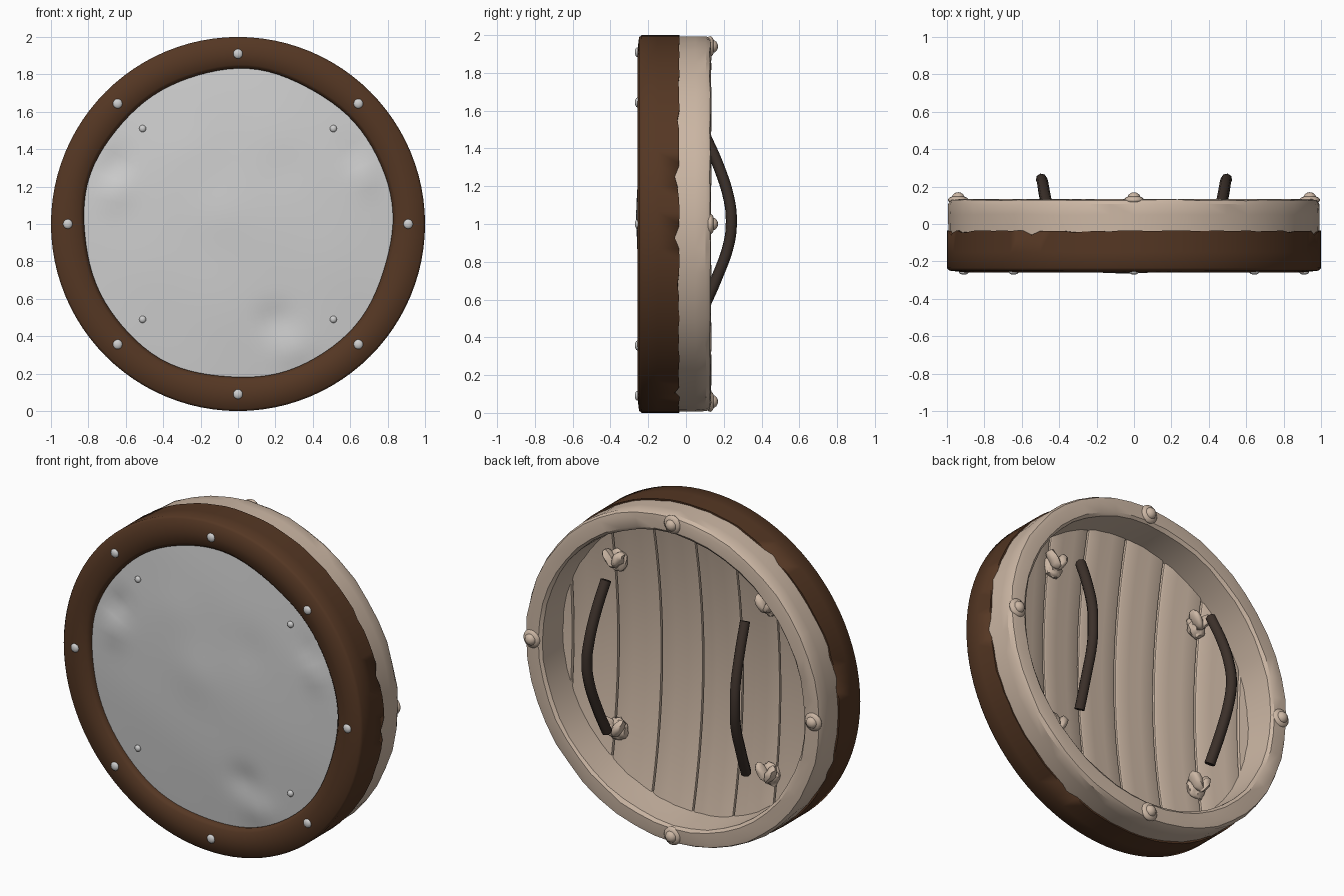
import bpy, bmesh, math, random
from mathutils import Vector, Matrix

random.seed(4)
cube = bpy.data.objects.get("Cube")
if cube:
    bpy.data.objects.remove(cube)


def material(name, rgb):
    m = bpy.data.materials.new(name)
    m.use_nodes = True
    m.diffuse_color = (*rgb, 1)
    m.node_tree.nodes["Principled BSDF"].inputs["Base Color"].default_value = (*rgb, 1)
    return m


LEATHER = material("brown leather", (0.09, 0.038, 0.017))
WOOD = material("pale wood", (0.6, 0.47, 0.37))
STEEL = material("grey steel", (0.62, 0.62, 0.62))
STRAP = material("dark strap", (0.045, 0.03, 0.023))


def finish(name, bm, mat, angle=40):
    mesh = bpy.data.meshes.new(name)
    bm.to_mesh(mesh)
    bm.free()
    mesh.materials.append(mat)
    ob = bpy.data.objects.new(name, mesh)
    bpy.context.collection.objects.link(ob)
    bpy.ops.object.select_all(action="DESELECT")
    ob.select_set(True)
    bpy.context.view_layer.objects.active = ob
    bpy.ops.object.shade_smooth_by_angle(angle=math.radians(angle))
    return ob


def lathe(name, profile, mat, segments, wobble, angle):
    """Closed (radius, y) profile turned round the y axis."""
    bm = bmesh.new()
    rings = []
    for s in range(segments):
        a = math.tau * s / segments
        ring = []
        for i, (r, y) in enumerate(profile):
            r, y = wobble(i, r, y, a)
            ring.append(bm.verts.new((r * math.cos(a), y, 1 + r * math.sin(a))))
        rings.append(ring)
    n = len(profile)
    for s in range(segments):
        p, q = rings[s], rings[(s + 1) % segments]
        for i in range(n):
            bm.faces.new((p[i], p[(i + 1) % n], q[(i + 1) % n], q[i]))
    bmesh.ops.recalc_face_normals(bm, faces=bm.faces)
    return finish(name, bm, mat, angle)


def sheet(name, rows, mat, facing, angle=60):
    """Open grid surface from rows of points, facing +y or -y."""
    bm = bmesh.new()
    grid = [[bm.verts.new(p) for p in row] for row in rows]
    for a, b in zip(grid, grid[1:]):
        for i in range(len(a) - 1):
            bm.faces.new((a[i], a[i + 1], b[i + 1], b[i]))
    bmesh.ops.remove_doubles(bm, verts=bm.verts, dist=0.0001)
    bm.normal_update()
    if sum(f.normal.y * f.calc_area() for f in bm.faces) * facing < 0:
        bmesh.ops.reverse_faces(bm, faces=bm.faces)
    return finish(name, bm, mat, angle)


def stud(name, loc, size, mat):
    """Ellipsoid with separate x, y, z radii."""
    bm = bmesh.new()
    bmesh.ops.create_uvsphere(bm, u_segments=14, v_segments=8, radius=1,
                              matrix=Matrix.Translation(loc) @ Matrix.Diagonal((*size, 1)))
    return finish(name, bm, mat, 60)


# Leather ring with a ragged rear edge
def ragged(i, r, y, a):
    if i == 0:
        y += random.choice((0, 0, 0, 0, 0.003, -0.003, -0.008, -0.025))
    if i in (5, 6, 7):
        r += 0.005 * math.sin(5 * a) + 0.003 * math.sin(9 * a + 1)
    return r, y


lathe("leather_ring", [(1, -0.037), (1, -0.15), (1, -0.235), (0.988, -0.249), (0.91, -0.258),
                       (0.845, -0.25), (0.825, -0.23), (0.83, -0.18), (0.95, -0.17), (0.96, -0.04)],
      LEATHER, 96, ragged, 80)


# Wooden rim with lightly hewn faces
def hewn(i, r, y, a):
    return r + random.uniform(-0.004, 0.003), y + random.uniform(-0.003, 0.003)


lathe("wooden_rim", [(0.992, -0.1), (0.992, 0.05), (0.992, 0.105), (0.98, 0.127), (0.955, 0.132),
                     (0.895, 0.132), (0.878, 0.118), (0.872, 0), (0.865, -0.14), (0.95, -0.15)],
      WOOD, 48, hewn, 30)


# Dished back boards, each with edges dropping into the seam
def dish(x, z):
    return -0.16 + 0.1 * (x * x + z * z) / 0.77


SEAMS = [-0.88, -0.81, -0.54, -0.27, 0, 0.27, 0.54, 0.81, 0.88]
for k, (x0, x1) in enumerate(zip(SEAMS, SEAMS[1:])):
    rows = []
    for t, drop in ((0, 0.03), (0.02, 0.005), (0.06, 0), (0.35, 0), (0.65, 0),
                    (0.94, 0), (0.98, 0.005), (1, 0.03)):
        x = x0 + (x1 - x0) * t
        half = math.sqrt(0.9 ** 2 - x * x)
        row = []
        for j in range(21):
            z = half * (j / 10 - 1)
            row.append((x, dish(x, z) - drop, 1 + z))
        rows.append(row)
    sheet(f"back_board_{k + 1}", rows, WOOD, 1, 30)

# Hammered steel face: shallow dome plus dents (x, z, radius, height toward the front)
DENTS = [(-0.66, 1.31, 0.08, -0.02), (-0.66, 1.18, 0.1, 0.015), (0.2, 0.49, 0.09, -0.016),
         (0.3, 0.32, 0.09, 0.015), (0.68, 1.25, 0.08, 0.012), (-0.1, 1.05, 0.15, 0.006),
         (0.25, 1.3, 0.13, -0.005), (-0.25, 1.4, 0.15, 0.005), (0.62, 1.38, 0.07, -0.008)]


def face_y(x, z):
    y = -0.258 + 0.045 * (x * x + (z - 1) ** 2) / 0.7
    y += 0.0015 * math.sin(9 * x + 4 * z) * math.sin(8 * z - 3 * x)
    for cx, cz, r, h in DENTS:
        y -= h * math.exp(-((x - cx) ** 2 + (z - cz) ** 2) / (r * r))
    return y


rows = []
for i in range(29):
    r = 0.85 * i / 28
    row = []
    for j in range(73):
        a = math.tau * j / 72
        x, z = r * math.cos(a), 1 + r * math.sin(a)
        row.append((x, face_y(x, z), z))
    rows.append(row)
sheet("steel_face", rows, STEEL, -1)

# Rivets round the leather ring
for k in range(8):
    a = math.tau * k / 8
    stud(f"ring_rivet_{k + 1}", (0.91 * math.cos(a), -0.257, 1 + 0.91 * math.sin(a)),
         (0.026, 0.014, 0.026), STEEL)

# Domed bolts on the back of the rim
for k in range(4):
    a = math.tau * k / 4
    x, z = 0.94 * math.cos(a), 1 + 0.94 * math.sin(a)
    stud(f"rim_bolt_{k + 1}", (x, 0.128, z), (0.055, 0.024, 0.055), WOOD)
    stud(f"rim_bolt_cap_{k + 1}", (x, 0.138, z), (0.035, 0.032, 0.035), WOOD)

# Face rivets, with their splintered bent ends poking through the boards
for sx in (-1, 1):
    for sz in (-1, 1):
        tag = ("left" if sx > 0 else "right") + ("_upper" if sz > 0 else "_lower")
        x, z = 0.51 * sx, 1 + 0.51 * sz
        stud("face_rivet_" + tag, (x, face_y(x, z) - 0.004, z), (0.019, 0.014, 0.019), STEEL)
        bm = bmesh.new()
        place = Matrix.Translation((x, dish(x, z - 1) + 0.01, z))
        bmesh.ops.create_icosphere(bm, subdivisions=3, radius=0.06,
                                   matrix=place @ Matrix.Diagonal((1, 0.6, 1.1, 1)))
        for tilt in (-0.5, 0.6):
            bmesh.ops.create_icosphere(
                bm, subdivisions=2, radius=0.03,
                matrix=place @ Matrix.Translation((tilt * 0.05, 0.04, 0.02)) @
                Matrix.Rotation(tilt, 4, "Y") @ Matrix.Diagonal((0.9, 1.3, 2, 1)))
        for v in bm.verts:
            v.co += Vector([random.uniform(-0.006, 0.006) for _ in range(3)])
        finish("bent_nail_" + tag, bm, WOOD, 50)

# Curved arm straps
for side, sx in (("left", 1), ("right", -1)):
    curve = bpy.data.curves.new("strap_path", "CURVE")
    curve.dimensions = "3D"
    curve.bevel_depth = 0.03
    curve.bevel_resolution = 2
    curve.use_fill_caps = True
    curve.resolution_u = 4
    path = [(0.465, 0.09, 0.55), (0.48, 0.165, 0.72), (0.49, 0.228, 0.9), (0.495, 0.24, 1.02),
            (0.49, 0.228, 1.13), (0.48, 0.175, 1.3), (0.465, 0.1, 1.47)]
    spline = curve.splines.new("BEZIER")
    spline.bezier_points.add(len(path) - 1)
    for p, (x, y, z) in zip(spline.bezier_points, path):
        p.co = (x * sx, y, z)
        p.handle_left_type = p.handle_right_type = "AUTO"
    ob = bpy.data.objects.new(f"arm_strap_{side}", curve)
    bpy.context.collection.objects.link(ob)
    curve.materials.append(STRAP)
    bpy.ops.object.select_all(action="DESELECT")
    ob.select_set(True)
    bpy.context.view_layer.objects.active = ob
    bpy.ops.object.convert(target="MESH")
    bpy.ops.object.shade_smooth_by_angle(angle=math.radians(50))
